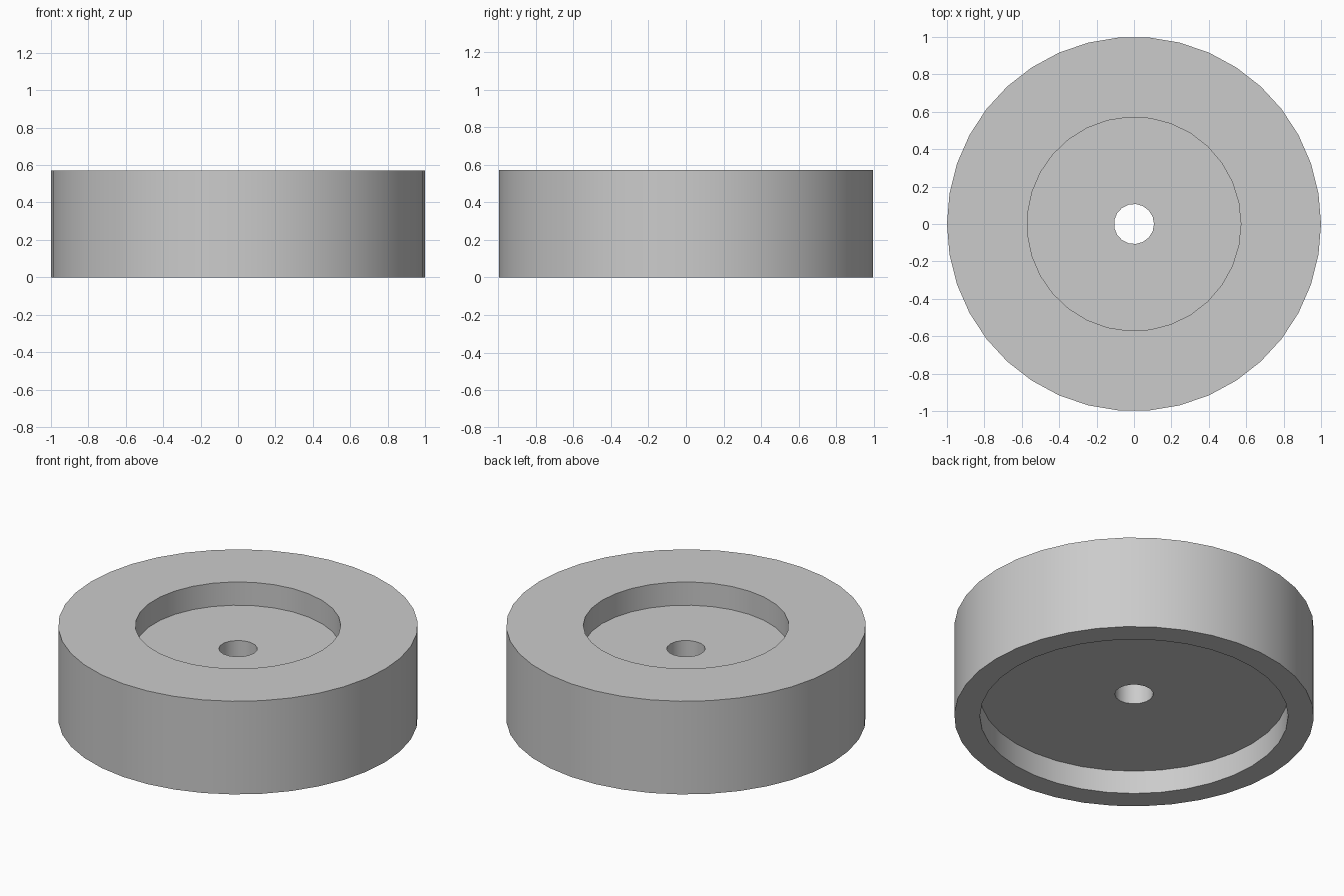
import bpy
import bmesh
from math import cos, sin, tau, radians

default = bpy.data.objects.get("Cube")
if default:
    bpy.data.objects.remove(default, do_unlink=True)

UNIT = 1 / 7          # wheel radius is seven of these
HEIGHT = 4 * UNIT

grey = bpy.data.materials.new("light grey")
grey.use_nodes = True
colour = (0.6, 0.6, 0.6, 1)
grey.diffuse_color = colour
grey.node_tree.nodes["Principled BSDF"].inputs["Base Color"].default_value = colour


def disc(name, radius, sides, bottom, top):
    """Upright prism whose first corner lies on +x."""
    bm = bmesh.new()
    ring = [bm.verts.new((radius * cos(tau * i / sides),
                          radius * sin(tau * i / sides), bottom))
            for i in range(sides)]
    base = bm.faces.new(ring)
    result = bmesh.ops.extrude_face_region(bm, geom=[base], use_keep_orig=True)
    raised = [v for v in result["geom"] if isinstance(v, bmesh.types.BMVert)]
    bmesh.ops.translate(bm, verts=raised, vec=(0, 0, top - bottom))
    bmesh.ops.recalc_face_normals(bm, faces=bm.faces)
    mesh = bpy.data.meshes.new(name)
    bm.to_mesh(mesh)
    bm.free()
    mesh.materials.append(grey)
    obj = bpy.data.objects.new(name, mesh)
    bpy.context.collection.objects.link(obj)
    return obj


# Solid round body
body = disc("round_body", 1, 38, 0, HEIGHT)

# Upper recess, wide lower recess and through hole
cutters = [
    disc("upper_recess_cutter", 4 * UNIT, 31, HEIGHT - UNIT, HEIGHT + UNIT),
    disc("lower_recess_cutter", 6 * UNIT, 36, -UNIT, UNIT),
    disc("centre_hole_cutter", 0.75 * UNIT, 17, -2 * UNIT, HEIGHT + 2 * UNIT),
]
bpy.ops.object.select_all(action="DESELECT")
body.select_set(True)
bpy.context.view_layer.objects.active = body
for cutter in cutters:
    cutter.hide_render = True
    cut = body.modifiers.new(cutter.name, "BOOLEAN")
    cut.operation = "DIFFERENCE"
    cut.solver = "EXACT"
    cut.object = cutter
    bpy.ops.object.modifier_apply(modifier=cut.name)
    bpy.data.objects.remove(cutter, do_unlink=True)

# Smooth walls with crisp rims
bpy.ops.object.shade_smooth_by_angle(angle=radians(30))
